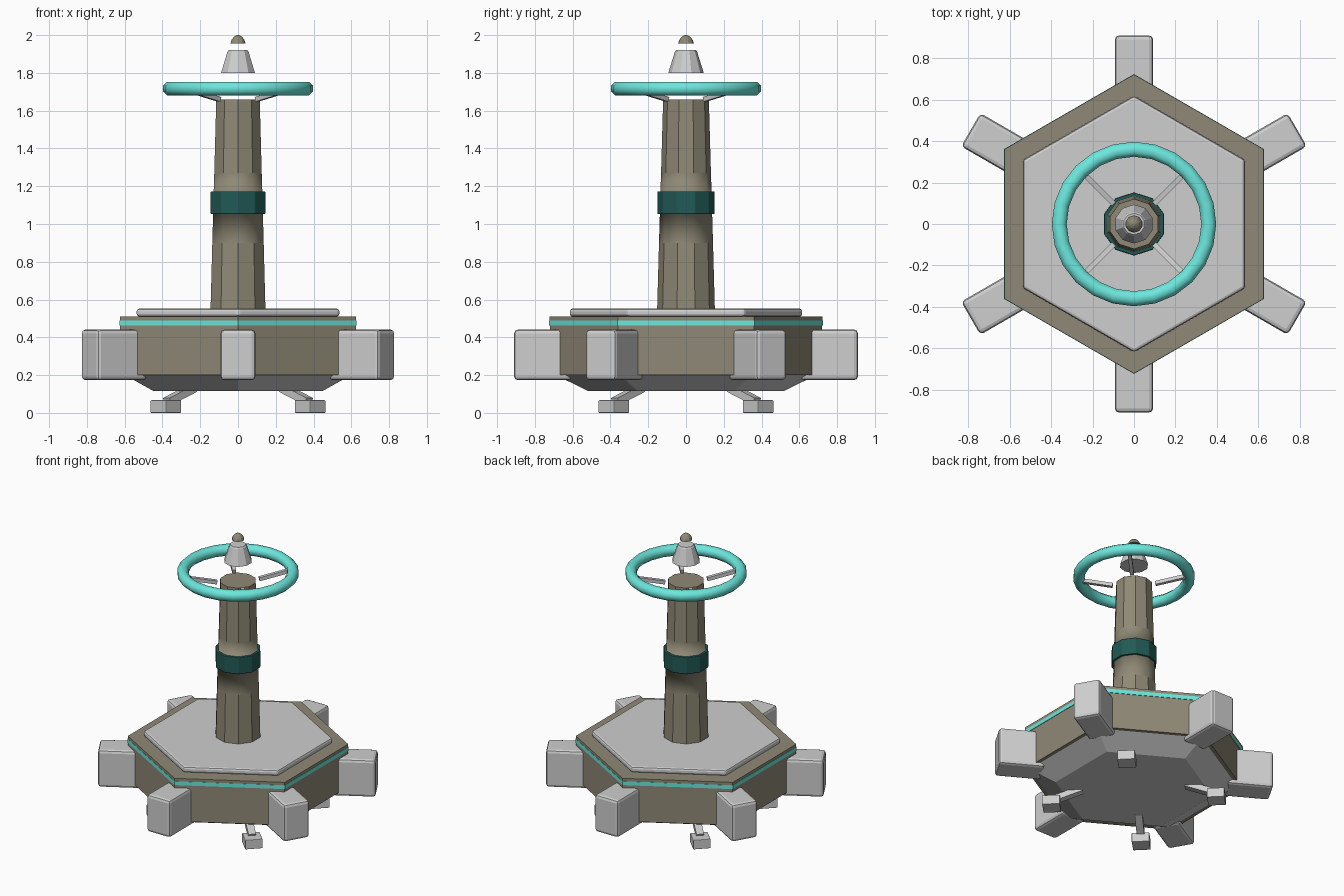
import bpy, bmesh, math
from mathutils import Matrix

if "Cube" in bpy.data.objects:
    bpy.data.objects.remove(bpy.data.objects["Cube"])


def material(name, rgb):
    m = bpy.data.materials.new(name)
    m.diffuse_color = (*rgb, 1)
    m.use_nodes = True
    m.node_tree.nodes["Principled BSDF"].inputs["Base Color"].default_value = m.diffuse_color
    return m


BROWN = material("taupe", (0.275, 0.25, 0.18))
GREY = material("light grey", (0.62, 0.62, 0.62))
TEAL = material("bright teal", (0.15, 0.80, 0.72))
DEEP = material("deep teal", (0.015, 0.10, 0.09))


def finish(name, bm, mat, bevel=0, smooth=False):
    bmesh.ops.recalc_face_normals(bm, faces=bm.faces)
    me = bpy.data.meshes.new(name)
    bm.to_mesh(me)
    bm.free()
    me.materials.append(mat)
    ob = bpy.data.objects.new(name, me)
    bpy.context.collection.objects.link(ob)
    if bevel:
        mod = ob.modifiers.new("soft_edges", 'BEVEL')
        mod.width, mod.segments = bevel, 2
    if smooth:
        for p in me.polygons:
            p.use_smooth = True
    return ob


def turned(name, profile, sides, mat, bevel=0, smooth_rows=()):
    """Closed solid with a regular polygon section, corners on the y axis."""
    bm = bmesh.new()
    rings = []
    for r, z in profile:
        ring = []
        for i in range(sides):
            a = math.pi / 2 + math.tau * i / sides
            ring.append(bm.verts.new((r * math.cos(a), r * math.sin(a), z)))
        rings.append(ring)
    for row, (lo, hi) in enumerate(zip(rings, rings[1:])):
        for i in range(sides):
            j = (i + 1) % sides
            bm.faces.new((lo[i], lo[j], hi[j], hi[i])).smooth = row in smooth_rows
    bm.faces.new(rings[0][::-1])
    bm.faces.new(rings[-1])
    return finish(name, bm, mat, bevel)


def block(name, size, matrix, mat, bevel=0):
    bm = bmesh.new()
    bmesh.ops.create_cube(bm, size=1, matrix=matrix @ Matrix.Diagonal((*size, 1)))
    return finish(name, bm, mat, bevel)


def radial_bar(name, angle, start, end, width, depth, mat):
    """Bar between two (radius, height) points in the plane at this angle."""
    (r0, z0), (r1, z1) = start, end
    tilt = math.atan2(z1 - z0, r1 - r0)
    place = (Matrix.Rotation(angle, 4, 'Z')
             @ Matrix.Translation(((r0 + r1) / 2, 0, (z0 + z1) / 2))
             @ Matrix.Rotation(-tilt, 4, 'Y'))
    return block(name, (math.hypot(r1 - r0, z1 - z0), width, depth), place, mat)


# hexagonal base
turned("hull_bottom", [(0.52, 0.117), (0.69, 0.20)], 6, GREY)
turned("base_body", [(0.72, 0.20), (0.72, 0.462)], 6, BROWN)
turned("trim_stripe", [(0.724, 0.462), (0.724, 0.490)], 6, TEAL)
turned("base_rim", [(0.722, 0.490), (0.722, 0.51)], 6, BROWN)
turned("deck_plate", [(0.619, 0.51), (0.619, 0.552)], 6, GREY, 0.014)

# blocks at the six corners
for i in range(6):
    a = math.pi / 2 + i * math.pi / 3
    place = Matrix.Rotation(a, 4, 'Z') @ Matrix.Translation((0.758, 0, 0.307))
    block("corner_block", (0.304, 0.185, 0.268), place, GREY, 0.02)

# landing legs, feet and ring spokes on the diagonals
for i in range(4):
    a = math.pi / 4 + i * math.pi / 2
    place = Matrix.Rotation(a, 4, 'Z') @ Matrix.Translation((0.54, 0, 0.0335))
    block("foot", (0.115, 0.115, 0.067), place, GREY, 0.003)
    radial_bar("leg", a, (0.53, 0.06), (0.34, 0.13), 0.05, 0.04, GREY)
    radial_bar("spoke", a, (0.14, 1.66), (0.345, 1.705), 0.025, 0.025, GREY)

# column, softly shaded next to the collar
turned("column", [(0.153, 0.54), (0.143, 0.90), (0.1385, 1.054), (0.149, 1.056),
                  (0.149, 1.169), (0.1355, 1.171), (0.132, 1.27), (0.121, 1.66)],
       10, BROWN, smooth_rows=(1, 2, 3, 4, 5))
turned("collar", [(0.152, 1.053), (0.152, 1.173)], 10, DEEP, 0.004)

# floating ring
bm = bmesh.new()
MAJOR, MINOR, N, M = 0.361, 0.039, 24, 8
verts = []
for i in range(N):
    a = math.tau * i / N
    row = []
    for j in range(M):
        b = math.tau * (j + 0.5) / M
        r = MAJOR + MINOR * math.cos(b)
        row.append(bm.verts.new((r * math.cos(a), r * math.sin(a), 1.717 + MINOR * math.sin(b))))
    verts.append(row)
for i in range(N):
    for j in range(M):
        k, l = (i + 1) % N, (j + 1) % M
        bm.faces.new((verts[i][j], verts[k][j], verts[k][l], verts[i][l]))
finish("ring", bm, TEAL, smooth=True)

# floating cone and tip
turned("top_cone", [(0.094, 1.80), (0.059, 1.912), (0.052, 1.921)], 10, GREY)
turned("tip", [(0.042, 1.956), (0.036, 1.974), (0.023, 1.991), (0.008, 2.0)], 10, BROWN)
